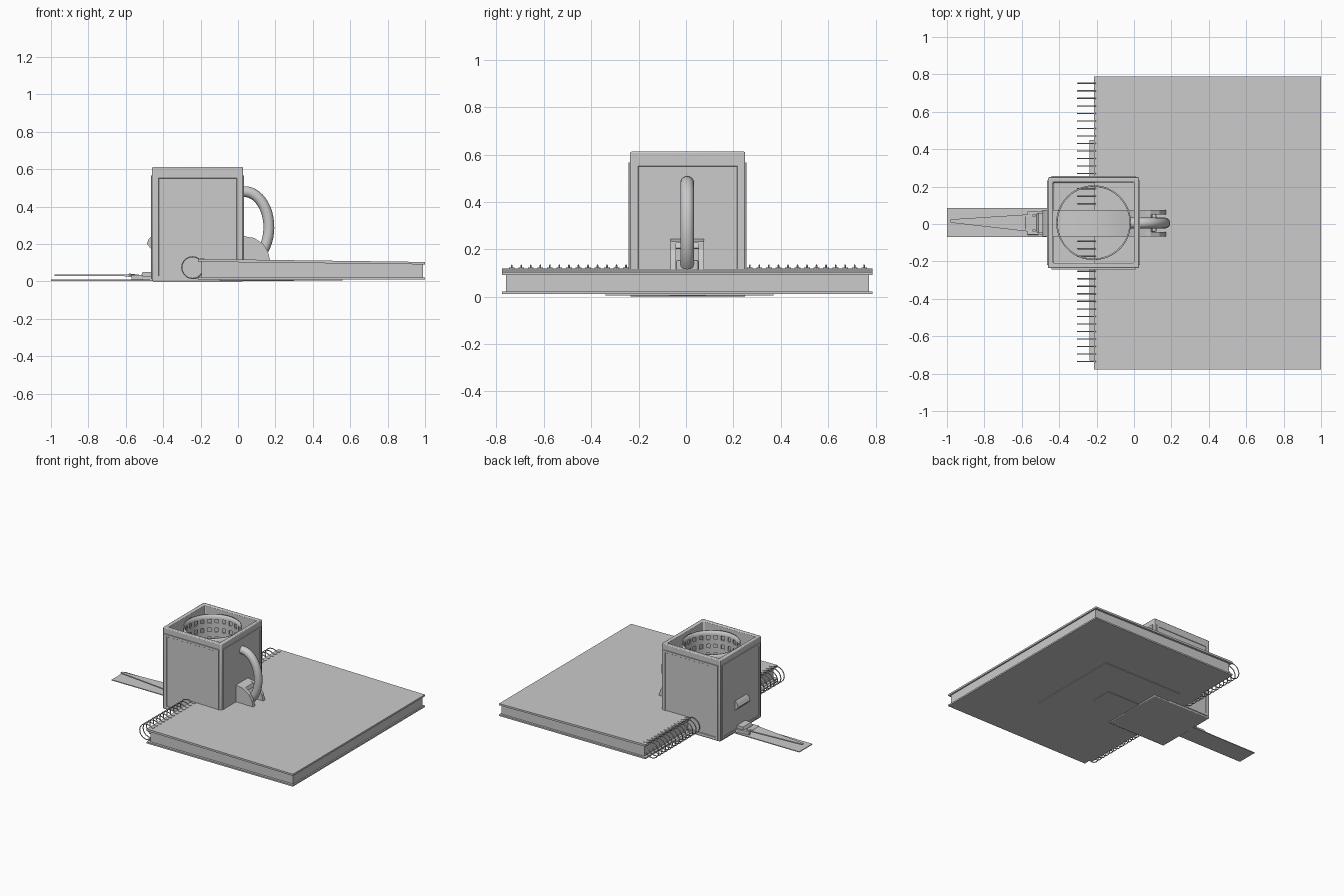
import bpy, bmesh, math
from mathutils import Matrix, Vector

old = bpy.data.objects.get("Cube")
if old:
    bpy.data.objects.remove(old, do_unlink=True)

grey = bpy.data.materials.new("plain grey")
grey.use_nodes = True
grey.diffuse_color = (0.6, 0.6, 0.6, 1)
grey.node_tree.nodes["Principled BSDF"].inputs["Base Color"].default_value = (0.6, 0.6, 0.6, 1)


def finish(name, bm, smooth=False, bevel=0):
    bmesh.ops.recalc_face_normals(bm, faces=bm.faces)
    mesh = bpy.data.meshes.new(name)
    bm.to_mesh(mesh)
    bm.free()
    mesh.materials.append(grey)
    obj = bpy.data.objects.new(name, mesh)
    bpy.context.collection.objects.link(obj)
    if bevel:
        mod = obj.modifiers.new("soft edges", "BEVEL")
        mod.width = bevel
        mod.segments = 2
    if smooth:
        bpy.ops.object.select_all(action="DESELECT")
        obj.select_set(True)
        bpy.context.view_layer.objects.active = obj
        bpy.ops.object.shade_smooth_by_angle(angle=math.radians(35))
    return obj


def prism(name, profile, y0, y1, **kw):
    """Extrude an (x, z) outline from y0 to y1."""
    bm = bmesh.new()
    face = bm.faces.new([bm.verts.new((x, y0, z)) for x, z in profile])
    moved = bmesh.ops.extrude_face_region(bm, geom=[face])["geom"]
    verts = [v for v in moved if isinstance(v, bmesh.types.BMVert)]
    bmesh.ops.translate(bm, vec=(0, y1 - y0, 0), verts=verts)
    return finish(name, bm, **kw)


def box(name, x0, x1, y0, y1, z0, z1, **kw):
    return prism(name, [(x0, z0), (x1, z0), (x1, z1), (x0, z1)], y0, y1, **kw)


def plan(name, outline, z0, z1, **kw):
    """Extrude an (x, y) outline from z0 to z1."""
    bm = bmesh.new()
    face = bm.faces.new([bm.verts.new((x, y, z0)) for x, y in outline])
    moved = bmesh.ops.extrude_face_region(bm, geom=[face])["geom"]
    verts = [v for v in moved if isinstance(v, bmesh.types.BMVert)]
    bmesh.ops.translate(bm, vec=(0, 0, z1 - z0), verts=verts)
    return finish(name, bm, **kw)


def tube(name, points, radius, cyclic=False, sides=8):
    """Sweep a round section along a path in the xz plane."""
    bm = bmesh.new()
    n = len(points)
    rings = []
    for i, p in enumerate(points):
        a = points[(i - 1) % n] if cyclic or i else p
        b = points[(i + 1) % n] if cyclic or i < n - 1 else p
        t = (b - a).normalized()
        side = Vector((0, 1, 0))
        up = t.cross(side)
        angles = [math.tau * k / sides for k in range(sides)]
        rings.append([bm.verts.new(p + radius * (math.cos(q) * side + math.sin(q) * up)) for q in angles])
    for i in range(n if cyclic else n - 1):
        a, b = rings[i], rings[(i + 1) % n]
        for k in range(sides):
            m = (k + 1) % sides
            bm.faces.new((a[k], a[m], b[m], b[k]))
    if not cyclic:
        bm.faces.new(rings[0])
        bm.faces.new(rings[-1])
    return finish(name, bm, smooth=True)


# Notebook: two covers and a page block that thins away from the spine
prism("front_cover", [(-0.215, 0.105), (1, 0.091), (1, 0.104), (-0.215, 0.12)], -0.777, 0.788)
prism("page_block", [(-0.195, 0.02), (0.99, 0.02), (0.99, 0.093), (-0.195, 0.107)], -0.76, 0.772)
box("back_cover", -0.215, 1, -0.777, 0.788, 0.011, 0.022)
box("spine_strip", -0.237, -0.2, -0.73, 0.45, 0.012, 0.02)

# Spiral binding
wire = [Vector((-0.243 + 0.058 * math.cos(a), 0, 0.074 + 0.058 * math.sin(a)))
        for a in (math.tau * i / 20 for i in range(20))]
ring = tube("binding_ring", wire, 0.0035, cyclic=True, sides=6)
holes = bmesh.new()
for i in range(38):
    y = 0.752 - 0.0402 * i
    obj = ring if i == 0 else ring.copy()
    if i:
        bpy.context.collection.objects.link(obj)
    obj.location.y = y
    bmesh.ops.create_cone(holes, cap_ends=True, segments=8, radius1=0.012, radius2=0.012,
                          depth=0.006, matrix=Matrix.Translation((-0.19, y, 0.12)))
finish("binding_holes", holes)

# Thin sheet under the notebook and the long flat strip
box("under_sheet", -0.1, 0.56, -0.34, 0.37, 0.006, 0.0105)
box("flat_strip", -1, 0.3, -0.07, 0.085, 0.003, 0.009)

# Square holder: hollow box with a thick rim
cx, cy, half, top = -0.216, 0.007, 0.243, 0.612
bm = bmesh.new()
bmesh.ops.create_cube(bm, size=1, matrix=Matrix.Translation((cx, cy, top / 2))
                      @ Matrix.Diagonal((half * 2, half * 2, top, 1)))
lid = max(bm.faces, key=lambda f: f.calc_center_median().z)
bmesh.ops.inset_region(bm, faces=[lid], thickness=0.038)
moved = bmesh.ops.extrude_face_region(bm, geom=[lid])["geom"]
bmesh.ops.delete(bm, geom=[lid], context="FACES_ONLY")
bmesh.ops.translate(bm, vec=(0, 0, 0.02 - top), verts=[v for v in moved if isinstance(v, bmesh.types.BMVert)])
finish("holder_box", bm, smooth=True, bevel=0.006)

# Raised panel on each holder side, with a shallow recessed centre
for i, side in enumerate(("front", "left", "back", "right")):
    bm = bmesh.new()
    bmesh.ops.create_cube(bm, size=1, matrix=Matrix.Translation((0, -half - 0.001, 0.29))
                          @ Matrix.Diagonal((0.45, 0.01, 0.555, 1)))
    face = min(bm.faces, key=lambda f: f.calc_center_median().y)
    bmesh.ops.inset_region(bm, faces=[face], thickness=0.022)
    bmesh.ops.inset_region(bm, faces=[face], thickness=0.003, depth=-0.003)
    bmesh.ops.transform(bm, verts=bm.verts, matrix=Matrix.Translation((cx, cy, 0))
                        @ Matrix.Rotation(i * math.pi / 2, 4, "Z"))
    finish(side + "_panel", bm)

# Perforated round basket inside the holder
bm = bmesh.new()
segs, rows, radius = 48, 17, 0.2
grid = [[bm.verts.new((cx + radius * math.cos(math.tau * s / segs),
                       cy + radius * math.sin(math.tau * s / segs), 0.03 + 0.56 * r / rows))
         for s in range(segs)] for r in range(rows + 1)]
pierced = []
for r in range(rows):
    for s in range(segs):
        t = (s + 1) % segs
        face = bm.faces.new((grid[r][s], grid[r][t], grid[r + 1][t], grid[r + 1][s]))
        if r % 2 and s % 2 and 2 < r < rows - 1:
            pierced.append(face)
bmesh.ops.inset_individual(bm, faces=pierced, thickness=0.003)
bmesh.ops.delete(bm, geom=pierced, context="FACES")
basket = finish("basket", bm, smooth=True)
basket.modifiers.new("wall", "SOLIDIFY").thickness = 0.008

# Arched bar through the holder, ending in a forked foot
prism("arched_bar", [(-0.46, 0.17), (-0.488, 0.2), (-0.478, 0.225), (-0.455, 0.25), (-0.36, 0.285),
                     (-0.2, 0.3), (-0.06, 0.28), (0.03, 0.243), (0.09, 0.23), (0.1, 0.205), (0.02, 0.2)],
      -0.066, 0.076, smooth=True)
for name, y in (("right_cheek", -0.066), ("left_cheek", 0.052)):
    prism(name, [(0.02, 0.1), (0.02, 0.24), (0.085, 0.233), (0.135, 0.2), (0.16, 0.16),
                 (0.175, 0.1)], y, y + 0.024)
box("foot_block", 0.02, 0.12, -0.042, 0.052, 0.11, 0.155, bevel=0.008)

# Curved side handle
path = []
for i in range(21):
    a = math.radians(100 - 155 * i / 20)
    path.append(Vector((0.035 + 0.13 * math.cos(a), 0.005, 0.29 + 0.19 * math.sin(a))))
path.insert(0, Vector((-0.02, 0.005, 0.475)))
tube("side_handle", path, 0.029, sides=16)

# Slim blade with its hinge, lying on the strip
plan("blade", [(-0.98, 0.007), (-0.98, 0.025), (-0.54, 0.053), (-0.54, -0.043)], 0.03, 0.038)
prism("blade_hinge", [(-0.61, 0.026), (-0.58, 0.042), (-0.53, 0.036), (-0.53, 0.022)], -0.03, 0.04)
plan("hinge_block", [(-0.53, -0.05), (-0.45, -0.066), (-0.45, 0.08), (-0.53, 0.06)], 0.008, 0.03)
prism("hinge_cap", [(-0.525, 0.02), (-0.51, 0.05), (-0.45, 0.052), (-0.45, 0.02)], -0.045, 0.055)
for y in (-0.058, 0.05):
    box("hinge_ear", -0.57, -0.51, y, y + 0.018, 0.009, 0.034, bevel=0.003)
